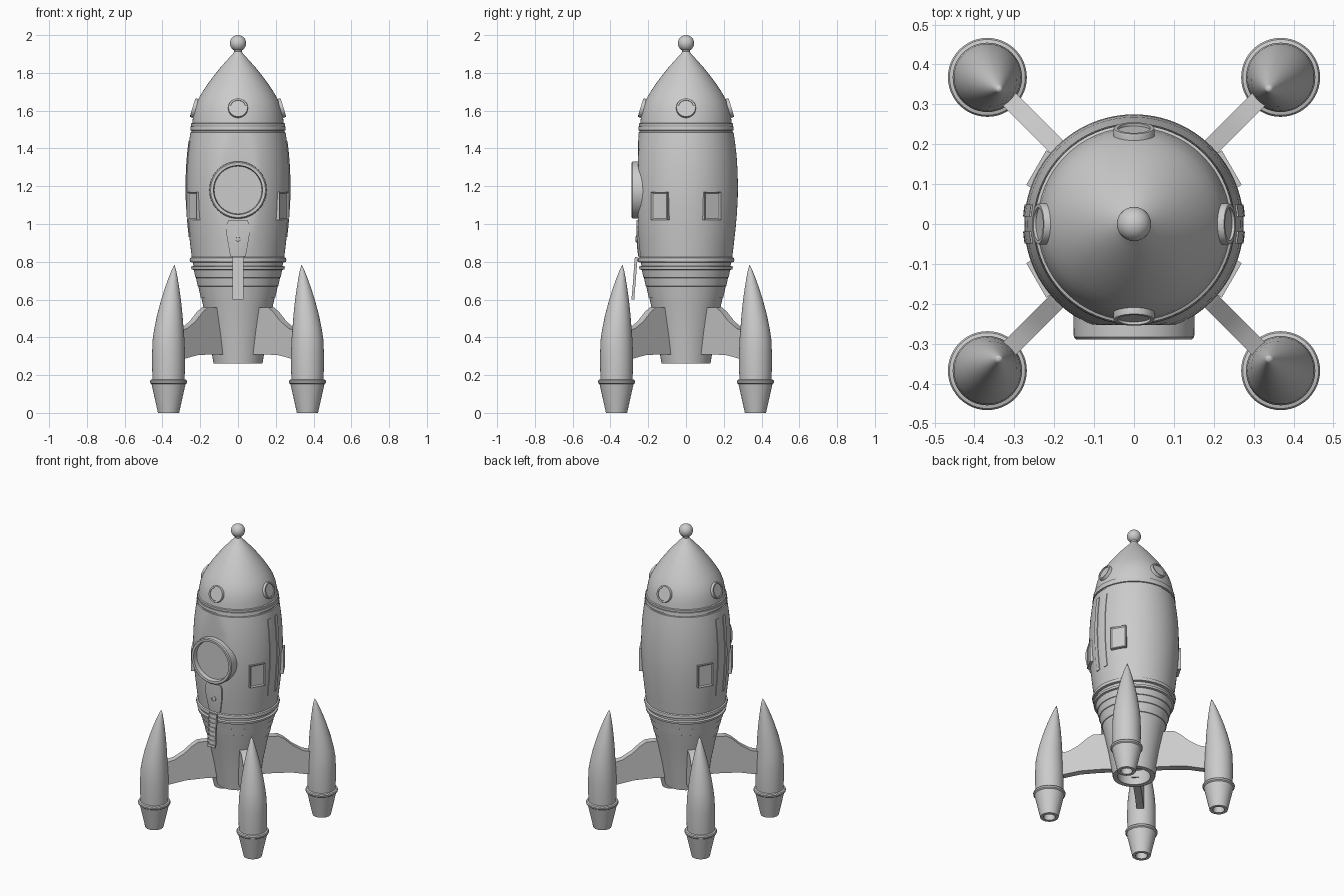
import bpy, bmesh, math
from mathutils import Matrix, Vector

if "Cube" in bpy.data.objects:
    bpy.data.objects.remove(bpy.data.objects["Cube"])


def finish(name, bm, angle=35):
    bmesh.ops.recalc_face_normals(bm, faces=bm.faces)
    me = bpy.data.meshes.new(name)
    bm.to_mesh(me)
    bm.free()
    ob = bpy.data.objects.new(name, me)
    bpy.context.collection.objects.link(ob)
    bpy.ops.object.select_all(action='DESELECT')
    ob.select_set(True)
    bpy.context.view_layer.objects.active = ob
    bpy.ops.object.shade_smooth_by_angle(angle=math.radians(angle))
    return ob


def lathe(name, profile, seg=64, matrix=None, warp=None):
    """Revolve (radius, height) points around z."""
    bm = bmesh.new()
    vs = [bm.verts.new((r, 0, z)) for r, z in profile]
    es = [bm.edges.new(p) for p in zip(vs, vs[1:])]
    bmesh.ops.spin(bm, geom=vs + es, cent=(0, 0, 0), axis=(0, 0, 1),
                   angle=math.tau, steps=seg, use_duplicate=False)
    bmesh.ops.remove_doubles(bm, verts=bm.verts, dist=1e-5)
    if warp:
        for v in bm.verts:
            v.co = warp(v.co)
    if matrix:
        bm.transform(matrix)
    return finish(name, bm)


def rot(deg):
    return Matrix.Rotation(math.radians(deg), 4, 'Z')


# Hull: lower cone with panel steps, two belts, barrel, collar
FRONT = -0.253
barrel = [(0.245, .825), (0.254, .9), (0.263, .98), (0.27, 1.06), (0.274, 1.14), (0.275, 1.2),
          (0.273, 1.28), (0.268, 1.36), (0.26, 1.43), (0.252, 1.485)]
lower = [(0, .36), (0.1, .36), (0.1, .262), (0.13, .262), (0.155, .42), (0.181, .55), (0.194, .61),
         (0.198, .612), (0.21, .67), (0.214, .672), (0.222, .715), (0.226, .717), (0.234, .757)]
belts = [(0.246, .76), (0.248, .774), (0.236, .778), (0.238, .796), (0.253, .799),
         (0.256, .81), (0.253, .821)]
collar = [(0.246, 1.487), (0.246, 1.495), (0.253, 1.497), (0.251, 1.515), (0.243, 1.517)]


def flatten(co):
    if .83 < co.z < 1.49:
        co.y = max(co.y, FRONT)
    return co


lathe("hull", lower + belts + barrel + collar + [(0, 1.517)], 96, warp=flatten)

# Nose cone with base lip, and the tip ball
lathe("nose_cone", [(0, 1.515), (0.247, 1.515), (0.25, 1.522), (0.249, 1.532), (0.242, 1.535),
                    (0.238, 1.57), (0.23, 1.61), (0.216, 1.65), (0.194, 1.69), (0.165, 1.735),
                    (0.132, 1.78), (0.096, 1.825), (0.058, 1.868), (0.028, 1.9), (0.02, 1.912),
                    (0.023, 1.925), (0, 1.925)])
ball = [(0.043 * math.sin(a), 1.957 - 0.043 * math.cos(a))
        for a in [math.pi * i / 16 for i in range(17)]]
lathe("tip_ball", ball, 32)

# Four round portholes on the nose
port = [(0, 0), (0, .006), (0.041, .006), (0.041, .013), (0.05, .013), (0.052, .008), (0.052, -.03)]
for i in range(4):
    m = rot(90 * i) @ Matrix.Translation((0.228, 0, 1.613)) @ Matrix.Rotation(math.radians(73), 4, 'Y')
    lathe(f"nose_porthole_{i + 1}", port[1:], 40, m)

# Big front window
m = Matrix.Translation((0, 0, 1.18)) @ Matrix.Rotation(math.radians(90), 4, 'X')
lathe("front_window", [(0, .26), (0.126, .26), (0.13, .288), (0.145, .289),
                       (0.151, .283), (0.153, .2)], 64, m)


def hull_r(z):
    for (r0, z0), (r1, z1) in zip(barrel, barrel[1:]):
        if z <= z1:
            return r0 + (r1 - r0) * (z - z0) / (z1 - z0)
    return barrel[-1][0]


def patch(name, rows, centre, turn, lift, limit=9, cols=6):
    """Thin plate that follows the hull; rows are (z, half width)."""
    bm = bmesh.new()
    layers = []
    for off in (lift, -.012):
        grid = []
        for z, w in rows:
            line = []
            for j in range(cols + 1):
                y = centre - w + 2 * w * j / cols
                x = min(math.sqrt(hull_r(z) ** 2 - y * y), limit) + off
                line.append(bm.verts.new((x, y, z)))
            grid.append(line)
        layers.append(grid)
        for a, b in zip(grid, grid[1:]):
            for j in range(cols):
                bm.faces.new((a[j], a[j + 1], b[j + 1], b[j]))

    def border(g):
        return g[0] + [r[-1] for r in g[1:]] + g[-1][-2::-1] + [r[0] for r in g[-2:0:-1]]
    a, b = border(layers[0]), border(layers[1])
    for i in range(len(a)):
        k = (i + 1) % len(a)
        bm.faces.new((a[i], a[k], b[k], b[i]))
    bm.transform(rot(turn))
    return finish(name, bm)


# Twin vertical strips on both sides
strip = [(.93 + .51 * i / 10, .015) for i in range(11)]
for turn, side in ((0, "right"), (180, "left")):
    for c in (-.034, .034):
        patch(f"{side}_strip_{'a' if c < 0 else 'b'}", strip, c, turn, .004, cols=2)

# Rectangular side windows with recessed panes
for i, az in enumerate((30, -30, 150, 210)):
    bm = bmesh.new()
    bmesh.ops.create_cube(bm, size=1, matrix=Matrix.Translation((.262, 0, 1.095))
                          @ Matrix.Diagonal((.042, .1, .15, 1)))
    face = max(bm.faces, key=lambda f: f.calc_center_median().x)
    bmesh.ops.inset_region(bm, faces=[face], thickness=.012)
    bmesh.ops.translate(bm, verts=face.verts, vec=(-.006, 0, 0))
    bm.transform(rot(az))
    finish(f"side_window_{i + 1}", bm)

# Hatch plate below the window, with knob
patch("hatch_plate", [(.828, .04), (.88, .05), (.94, .06), (1.0, .06), (1.02, .05)],
      0, -90, .008, -FRONT)
m = Matrix.Translation((0, -.255, .92)) @ Matrix.Rotation(math.radians(90), 4, 'X')
lathe("hatch_knob", [(0.018, 0), (0.018, .01), (0.012, .012), (0.011, .008), (0, .008)], 20, m)

# Ladder: a backing strip with rungs, hanging slightly outward
bm = bmesh.new()
parts = [((0, .003, .712), (.052, .008, .225))]
parts += [((s * .025, 0, .712), (.007, .014, .225)) for s in (-1, 1)]
parts += [((0, -.002, .612 + .0285 * k), (.05, .012, .012)) for k in range(8)]
for loc, size in parts:
    bmesh.ops.create_cube(bm, size=1, matrix=Matrix.Translation(loc) @ Matrix.Diagonal((*size, 1)))
for v in bm.verts:
    v.co.y += -.263 - .018 * (.825 - v.co.z) / .225
finish("ladder", bm)

# Boosters: nozzle, rim and a tip that leans inward; plus connecting fins
booster = [(0, .06), (0.03, .06), (0.036, 0), (0.056, 0), (0.09, .152), (0.098, .158), (0.099, .168),
           (0.095, .175), (0.085, .178), (0.087, .24), (0.087, .32), (0.084, .39), (0.077, .45),
           (0.067, .52), (0.052, .6), (0.037, .665), (0.024, .715), (0.011, .758), (0, .785)]
fin = [(.09, .31), (.12, .56), (.25, .557), (.285, .535), (.34, .485), (.4, .448), (.47, .43),
       (.5, .29), (.43, .285), (.33, .305), (.22, .31)]


def lean(co):
    t = max(0, (co.z - .4) / .385)
    return co + Vector((.52 - .044 * t ** 1.3, 0, 0))


for i in range(4):
    az = 45 + 90 * i
    lathe(f"booster_{i + 1}", booster, 48, rot(az), lean)
    bm = bmesh.new()
    f = bm.faces.new([bm.verts.new((d, -.0225, z)) for d, z in fin])
    ext = bmesh.ops.extrude_face_region(bm, geom=[f])["geom"]
    bmesh.ops.translate(bm, vec=(0, .045, 0),
                        verts=[g for g in ext if isinstance(g, bmesh.types.BMVert)])
    bm.transform(rot(az))
    finish(f"fin_{i + 1}", bm)
